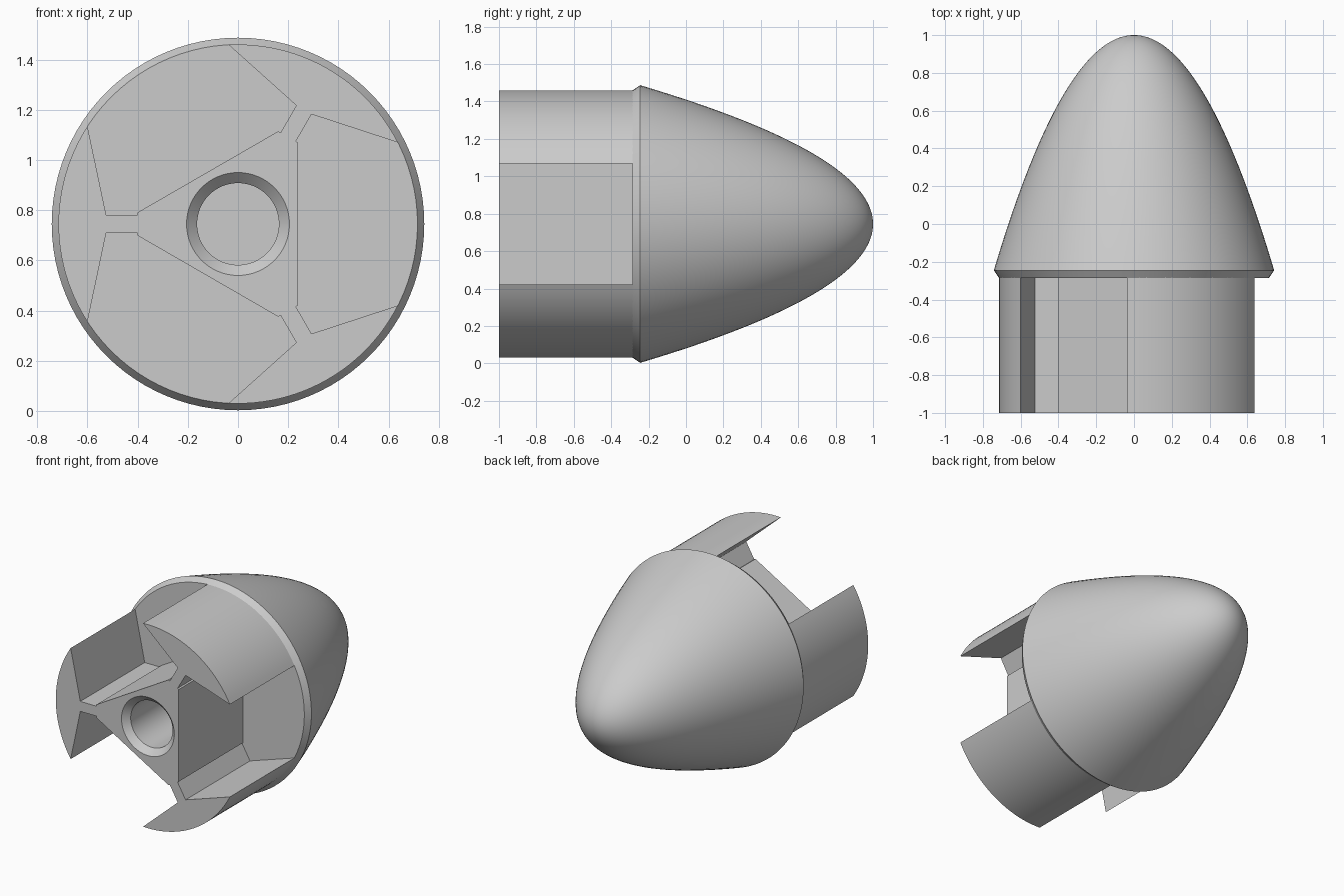
import bpy, bmesh, math
from mathutils import Matrix, Vector

if "Cube" in bpy.data.objects:
    bpy.data.objects.remove(bpy.data.objects["Cube"], do_unlink=True)

AXIS_Z = 0.745       # height of the long axis
RIM_R = 0.742        # widest radius of the nose
HUB_R = 0.715        # radius of the outer jaws
RIM_Y, BASE_Y = -0.245, -0.285

grey = bpy.data.materials.new("plain_grey")
grey.use_nodes = True
colour = (0.6, 0.6, 0.6, 1)
grey.diffuse_color = colour
grey.node_tree.nodes["Principled BSDF"].inputs["Base Color"].default_value = colour


def finish(bm, name):
    bmesh.ops.remove_doubles(bm, verts=bm.verts, dist=1e-5)
    bmesh.ops.recalc_face_normals(bm, faces=bm.faces)
    mesh = bpy.data.meshes.new(name)
    bm.to_mesh(mesh)
    bm.free()
    mesh.materials.append(grey)
    obj = bpy.data.objects.new(name, mesh)
    obj.location.z = AXIS_Z
    bpy.context.collection.objects.link(obj)
    return obj


def lathe(profile, name, segments=96):
    """Revolve (radius, y) points around the y axis."""
    bm = bmesh.new()
    verts = [bm.verts.new((r, y, 0)) for r, y in profile]
    edges = [bm.edges.new(pair) for pair in zip(verts, verts[1:])]
    bmesh.ops.spin(bm, geom=verts + edges, cent=(0, 0, 0), axis=(0, 1, 0),
                   angle=math.tau, steps=segments, use_merge=True)
    return finish(bm, name)


def activate(obj):
    bpy.ops.object.select_all(action="DESELECT")
    obj.select_set(True)
    bpy.context.view_layer.objects.active = obj


# Parabolic nose with a bevelled rim and a flat base
steps = 40
curve = [(RIM_R * i / steps, 1 - (1 - RIM_Y) * (i / steps) ** 2)
         for i in range(steps + 1)]
nose = lathe(curve + [(HUB_R, BASE_Y), (0, BASE_Y)], "nose_cone")

# Triangular core with three necked jaws, drawn as one outline
half = [(-0.4, 0.046), (-0.4, 0.035), (-0.525, 0.035)]
arc = [(HUB_R * math.cos(a), HUB_R * math.sin(a))
       for a in (math.radians(147 + 66 * i / 24) for i in range(25))]
arm = half + arc + [(x, -z) for x, z in reversed(half)]
bm = bmesh.new()
outline = []
for k in range(3):
    turn = Matrix.Rotation(math.tau * k / 3, 2)
    for point in arm:
        x, z = turn @ Vector(point)
        outline.append(bm.verts.new((x, -1, z)))
face = bm.faces.new(outline)
extruded = bmesh.ops.extrude_face_region(bm, geom=[face])["geom"]
bmesh.ops.translate(bm, vec=(0, 1 + BASE_Y + 0.01, 0),
                    verts=[v for v in extruded if isinstance(v, bmesh.types.BMVert)])
hub = finish(bm, "three_jaw_hub")

# Shaft bore with a chamfered mouth
cutter = lathe([(0, -1.02), (0.225, -1.02), (0.163, -0.958), (0.163, -0.2), (0, -0.2)],
               "bore_cutter", 64)
cutter.hide_render = True
cut = hub.modifiers.new("bore", "BOOLEAN")
cut.operation = "DIFFERENCE"
cut.solver = "EXACT"
cut.object = cutter
activate(hub)
bpy.ops.object.modifier_apply(modifier=cut.name)
bpy.data.objects.remove(cutter, do_unlink=True)

for obj in (nose, hub):
    activate(obj)
    bpy.ops.object.shade_smooth_by_angle(angle=math.radians(30))
